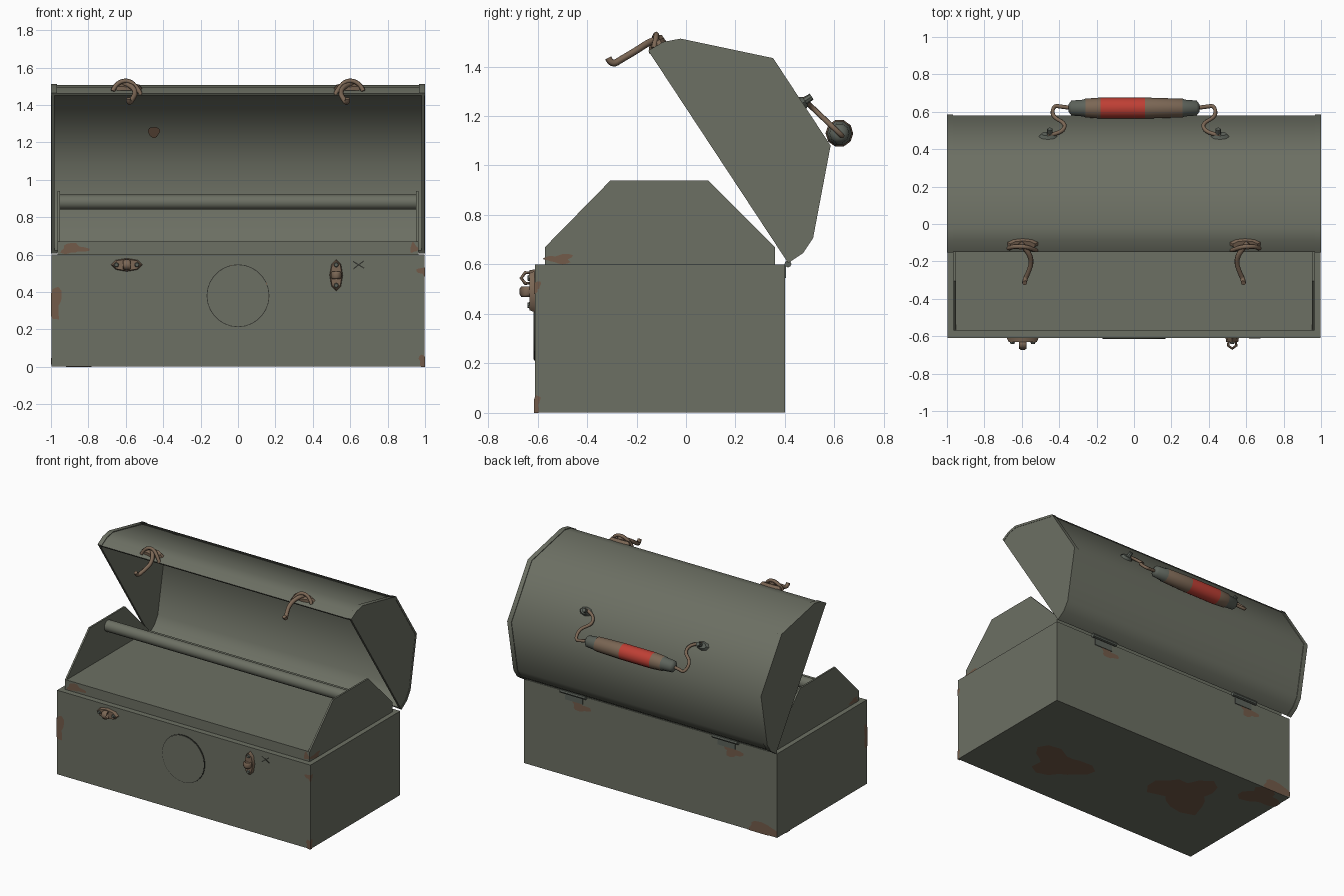
import bpy, bmesh, math, random
from mathutils import Vector, Matrix

if "Cube" in bpy.data.objects:
    bpy.data.objects.remove(bpy.data.objects["Cube"], do_unlink=True)


def material(name, r, g, b):
    m = bpy.data.materials.new(name)
    m.use_nodes = True
    m.diffuse_color = (r, g, b, 1)
    node = next(n for n in m.node_tree.nodes if n.type == "BSDF_PRINCIPLED")
    node.inputs["Base Color"].default_value = (r, g, b, 1)
    return m


PAINT = material("olive_paint", .150, .160, .125)
RUST = material("rust", .17, .105, .067)
BRASS = material("aged_brown", .20, .135, .09)
RED = material("red_grip", .52, .05, .035)
STEEL = material("grey_steel", .11, .125, .105)
DARK = material("dark_line", .03, .032, .026)


def finish(name, bm, mats, smooth=None):
    bmesh.ops.recalc_face_normals(bm, faces=bm.faces)
    return emit(name, bm, mats, smooth)


def emit(name, bm, mats, smooth=None):
    me = bpy.data.meshes.new(name)
    bm.to_mesh(me)
    bm.free()
    for m in mats:
        me.materials.append(m)
    ob = bpy.data.objects.new(name, me)
    bpy.context.collection.objects.link(ob)
    if smooth:
        select(ob)
        bpy.ops.object.shade_smooth_by_angle(angle=math.radians(smooth))
    return ob


def select(ob):
    bpy.ops.object.select_all(action="DESELECT")
    ob.select_set(True)
    bpy.context.view_layer.objects.active = ob


def prism(name, yz, x0, x1, mat, smooth=None):
    """Extrude a y-z outline along x."""
    bm = bmesh.new()
    face = bm.faces.new([bm.verts.new((x0, y, z)) for y, z in yz])
    new = bmesh.ops.extrude_face_region(bm, geom=[face])["geom"]
    bmesh.ops.translate(bm, vec=(x1 - x0, 0, 0),
                        verts=[v for v in new if isinstance(v, bmesh.types.BMVert)])
    return finish(name, bm, [mat], smooth)


def box(name, lo, hi, mat):
    yz = [(lo[1], lo[2]), (hi[1], lo[2]), (hi[1], hi[2]), (lo[1], hi[2])]
    return prism(name, yz, lo[0], hi[0], mat)


def round_part(name, mat, r1, r2, depth, matrix, sides=12):
    bm = bmesh.new()
    bmesh.ops.create_cone(bm, cap_ends=True, segments=sides, radius1=r1, radius2=r2,
                          depth=depth, matrix=matrix)
    return finish(name, bm, [mat], 40)


def tube(name, pts, radius, mat, closed=False, bend=True):
    cu = bpy.data.curves.new(name, "CURVE")
    cu.dimensions = "3D"
    cu.bevel_depth, cu.bevel_resolution, cu.use_fill_caps = radius, 1, True
    cu.resolution_u = 5
    sp = cu.splines.new("NURBS" if bend else "POLY")
    sp.points.add(len(pts) - 1)
    for p, co in zip(sp.points, pts):
        p.co = (*co, 1)
    sp.use_cyclic_u = closed
    if bend:
        sp.order_u, sp.use_endpoint_u = 3, True
    cu.materials.append(mat)
    ob = bpy.data.objects.new(name, cu)
    bpy.context.collection.objects.link(ob)
    select(ob)
    bpy.ops.object.convert(target="MESH")
    return ob


def patch(name, centre, u, v, ru, rv, rough=.3, mat=RUST):
    """Flat irregular spot, kept within the faces of the box."""
    bm, verts, n = bmesh.new(), [], 18
    phase = random.uniform(0, 6)
    for i in range(n):
        a = i * math.tau / n
        k = 1 + rough * math.sin(3 * a + phase) + rough * random.uniform(-.5, .5)
        p = Vector(centre) + Vector(u) * ru * k * math.cos(a) + Vector(v) * rv * k * math.sin(a)
        p.x, p.z = max(-1, min(1, p.x)), max(0, p.z)
        p.y = max(-.614, min(.402, p.y)) if p.z < .7 else p.y
        verts.append(bm.verts.new(p))
    bm.faces.new(verts)
    return emit(name, bm, [mat])


random.seed(4)
X, Y, Z = Vector((1, 0, 0)), Vector((0, 1, 0)), Vector((0, 0, 1))
ALONG_X, ALONG_Y = Matrix.Rotation(math.pi / 2, 4, "Y"), Matrix.Rotation(math.pi / 2, 4, "X")

# Lower box, raised collar and tray ends
box("lower_box", (-.998, -.61, .002), (.998, .4, .6), PAINT)
box("collar", (-.96, -.57, .59), (.96, .36, .67), PAINT)
end_outline = [(-.57, .6), (-.57, .67), (-.305, .94), (.09, .94), (.36, .67), (.36, .6)]
for side, s in (("left", 1), ("right", -1)):
    prism(side + "_tray_end", end_outline, s * .952, s * .964, PAINT)
round_part("cross_rod", PAINT, .04, .04, 1.91,
           Matrix.Translation((0, -.105, .88)) @ ALONG_X, 16)

# Open lid: curved shell and end caps
lid_outline = [(.41, .61), (.47, .65), (.51, .71), (.58, 1.08), (.35, 1.43),
               (-.02, 1.508), (-.09, 1.495), (-.15, 1.46)]
mid = Vector((.13, 1.035))


def scaled(k):
    return [tuple(mid + (Vector(p) - mid) * k) for p in lid_outline]


prism("lid_shell", lid_outline + scaled(.975)[::-1], -.985, .985, PAINT, 60)
for side, s in (("left", 1), ("right", -1)):
    prism(side + "_lid_cap", lid_outline, s * .982, s * .998, PAINT)
    prism(side + "_lid_rim", scaled(1.01) + scaled(.975)[::-1], s * .968, s, PAINT, 60)

# Hinges along the back edge
for side, s in (("left", 1), ("right", -1)):
    round_part(side + "_hinge_barrel", STEEL, .014, .014, .2,
               Matrix.Translation((s * .6, .412, .602)) @ ALONG_X, 8)
    box(side + "_hinge_leaf", (s * .6 - .07, .399, .545), (s * .6 + .07, .405, .6), STEEL)
    patch(side + "_hinge_rust", (s * .6 - .05, .402, .52), -X, Z, .07, .03)

# Carrying handle: turned grip, bent wires and mounting plates
rings = [(-.35, .02), (-.335, .04), (-.27, .045), (-.26, .05), (-.18, .056), (.06, .056),
         (.26, .05), (.27, .045), (.335, .04), (.35, .02)]
bands = [0, 0, 0, 1, 2, 1, 0, 0, 0]
bm, sides, loops = bmesh.new(), 10, []
for x, r in rings:
    loops.append([bm.verts.new((x, .62 + r * math.cos(i * math.tau / sides),
                                1.13 + r * math.sin(i * math.tau / sides)))
                  for i in range(sides)])
for a, b, band in zip(loops, loops[1:], bands):
    for i in range(sides):
        j = (i + 1) % sides
        bm.faces.new((a[i], a[j], b[j], b[i])).material_index = band
bm.faces.new(loops[0])
bm.faces.new(loops[-1])
finish("handle_grip", bm, [STEEL, BRASS, RED], 50)
wall_tilt = Matrix.Rotation(math.radians(-57), 4, "X")
for side, s in (("left", 1), ("right", -1)):
    wire = [(.46, .475), (.39, .485), (.36, .535), (.44, .575), (.43, .635), (.38, .625), (.32, .62)]
    tube(side + "_handle_wire", [(s * x, y, 1.13 + (.62 - y) * .95) for x, y in wire], .011, BRASS)
    plate = round_part(side + "_handle_plate", STEEL, .05, .035, .018,
                       Matrix.Translation((s * .46, .475, 1.255)) @ wall_tilt
                       @ Matrix.Diagonal((1, .6, 1, 1)), 8)
    round_part(side + "_handle_eye", STEEL, .018, .014, .05,
               Matrix.Translation((s * .45, .487, 1.265)) @ wall_tilt, 8)

# Lid latches: base, shackle and hanging hook
lip_tilt = Matrix.Rotation(math.radians(22), 4, "X")
for side, s in (("left", 1), ("right", -1)):
    round_part(side + "_latch_base", BRASS, .085, .07, .02,
               Matrix.Translation((s * .595, -.11, 1.497)) @ lip_tilt
               @ Matrix.Diagonal((1, .36, 1, 1)), 10)
    tube(side + "_latch_shackle", [(s * x, y, z) for x, y, z in
         [(.67, -.13, 1.475), (.65, -.12, 1.52), (.58, -.12, 1.535), (.53, -.14, 1.48),
          (.52, -.14, 1.455)]], .012, BRASS)
    hook = [(.61, -.1, 1.515), (.57, -.14, 1.505), (.545, -.2, 1.465), (.565, -.26, 1.43),
            (.585, -.3, 1.405), (.585, -.315, 1.435)]
    tube(side + "_latch_hook", [(s * x, y, z) for x, y, z in hook], .014, BRASS)

# Front catches: plate with a pointed loop; one hangs turned on end
for side, centre, turn in (("right", (-.595, -.61, .545), 0),
                           ("left", (.525, -.61, .49), math.pi / 2)):
    place = Matrix.Translation(centre) @ Matrix.Rotation(turn, 4, "Y")
    round_part(side + "_catch_plate", BRASS, .085, .075, .024,
               place @ Matrix.Translation((0, -.01, 0)) @ ALONG_Y
               @ Matrix.Diagonal((1, .42, 1, 1)), 8)
    loop = tube(side + "_catch_loop", [(0, -.018, -.02), (0, -.04, -.022), (0, -.056, 0),
                                       (0, -.04, .022), (0, -.018, .02)], .008, BRASS, True, False)
    loop.matrix_world = place @ Matrix.Diagonal((2.6, 1, 1, 1))
    for e in (-1, 1):
        round_part(side + "_catch_rivet", STEEL, .014, .01, .012,
                   place @ Matrix.Translation((e * .055, -.025, 0)) @ ALONG_Y, 8)

# Round front badge with a fine outline, and a small scratched cross
badge = Matrix.Translation((0, -.612, .38)) @ ALONG_Y
round_part("badge_outline", DARK, .168, .168, .004, badge, 28)
round_part("badge", PAINT, .164, .164, .008, badge, 28)
for name, a in (("scratch_a", .55), ("scratch_b", -.65)):
    scratch = box(name, (-.035, -.002, -.003), (.035, .002, .003), DARK)
    scratch.matrix_world = Matrix.Translation((.645, -.611, .545)) @ Matrix.Rotation(a, 4, "Y")

# Rust spots
for x, z, ru, rv in ((-1, .345, .06, .075), (1, .51, .035, .025), (1, .03, .035, .035)):
    patch("front_rust", (x, -.613, z), X, Z, ru, rv)
    patch("end_rust", (math.copysign(1, x), -.613, z), Y * math.copysign(1, x), Z, ru * .7, rv)
for x, z in ((-.045, .52), (.125, .44), (.14, .355)):
    patch("badge_rust", (x, -.617, z), X, Z, .024, .018)
patch("collar_rust_right", (-.88, -.573, .632), X, Z, .065, .026)
patch("collar_rust_left", (.94, -.573, .635), X, Z, .02, .026)
for s in (1, -1):
    patch("tray_end_rust", (s * .967, -.51, .622), Y * s, Z, .05, .018)
patch("lid_inner_rust", (-.45, .443, 1.255), X, Vector((0, -.55, .835)), .03, .035, .1)
patch("back_rust", (-.9, .402, .03), -X, Z, .13, .045)
for x, y, ru, rv in ((.45, -.22, .2, .15), (-.43, .01, .22, .2), (-.84, .3, .13, .1)):
    patch("bottom_rust", (x, y, 0), X, -Y, ru, rv)
